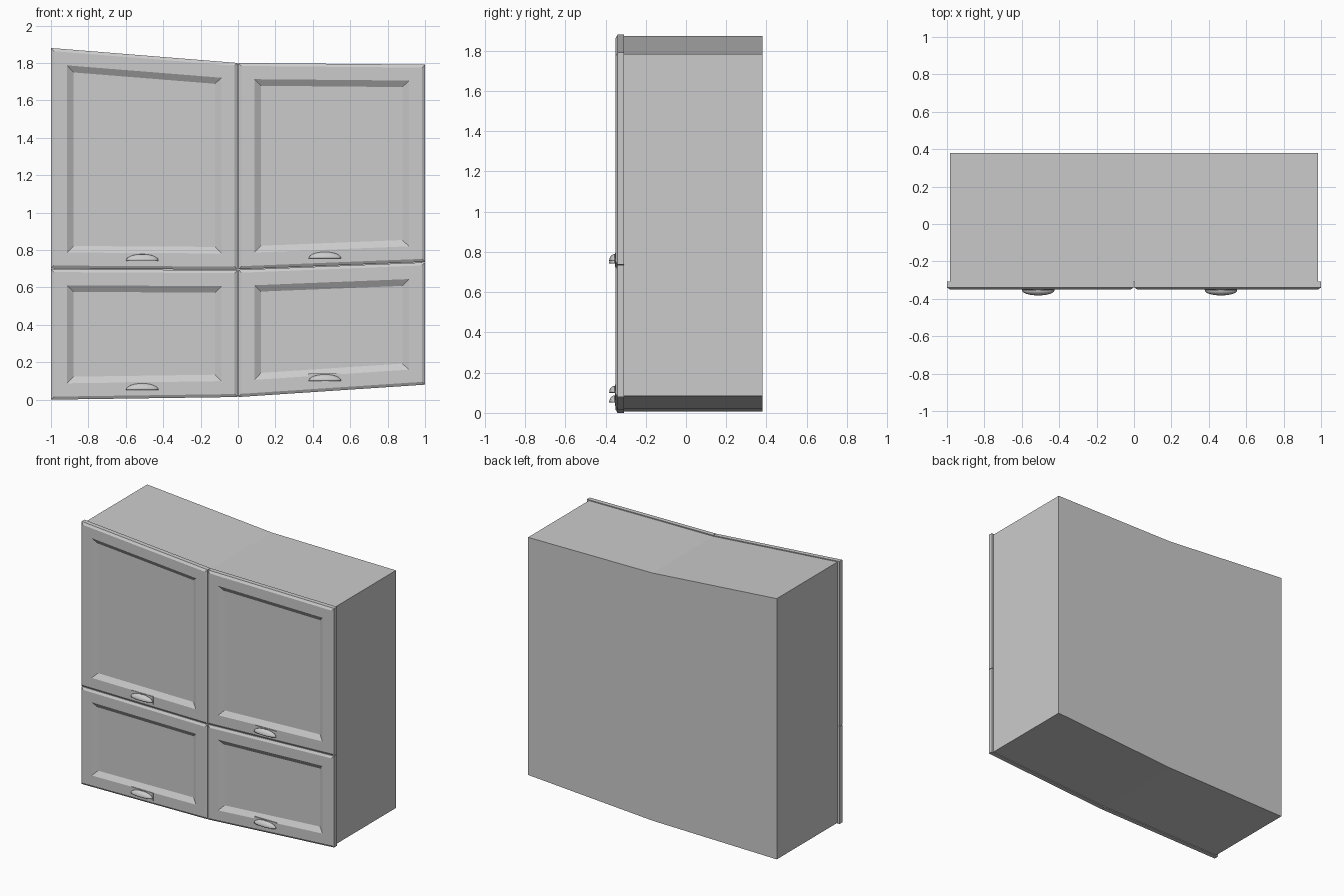
import bpy, bmesh, math

if "Cube" in bpy.data.objects:
    bpy.data.objects.remove(bpy.data.objects["Cube"])

FRONT, BACK, JOINT = -0.35, 0.38, -0.308


def make_object(name, bm):
    bmesh.ops.recalc_face_normals(bm, faces=bm.faces)
    mesh = bpy.data.meshes.new(name)
    bm.to_mesh(mesh)
    bm.free()
    obj = bpy.data.objects.new(name, mesh)
    bpy.context.collection.objects.link(obj)
    return obj


def loft(bm, loops):
    # Closed skin through equal-length point loops, capped at both ends
    rings = [[bm.verts.new(p) for p in loop] for loop in loops]
    n = len(rings[0])
    for a, b in zip(rings, rings[1:]):
        for i in range(n):
            j = (i + 1) % n
            bm.faces.new((a[i], a[j], b[j], b[i]))
    bm.faces.new(rings[0])
    bm.faces.new(rings[-1])


# Carcass: bent outline extruded front to back
outline = [(-0.985, 0.006), (0, 0.02), (0.985, 0.084),
           (0.985, 1.785), (0, 1.793), (-0.985, 1.873)]
bm = bmesh.new()
loft(bm, [[(x, y, z) for x, z in outline] for y in (JOINT, BACK)])
make_object("cabinet_body", bm)


def door(name, x0, x1, bottom, top):
    def z_at(edge, x):
        return edge[0] + (edge[1] - edge[0]) * (x - x0) / (x1 - x0)

    def ring(d, y):
        a, b = x0 + d, x1 - d
        return [(a, y, z_at(bottom, a) + d), (b, y, z_at(bottom, b) + d),
                (b, y, z_at(top, b) - d), (a, y, z_at(top, a) - d)]

    # Back, side, chamfer, frame, sloped recess to the panel
    bm = bmesh.new()
    loft(bm, [ring(0, JOINT), ring(0, FRONT + 0.01), ring(0.016, FRONT),
              ring(0.086, FRONT), ring(0.121, FRONT + 0.022)])
    make_object(name, bm)


def handle(name, cx, cz):
    # Thin mounting plate
    bm = bmesh.new()
    w, h, y0, y1 = 0.087, 0.029, FRONT + 0.002, FRONT - 0.004
    loft(bm, [[(cx - w, y, cz - h), (cx + w, y, cz - h),
               (cx + w, y, cz + h), (cx - w, y, cz + h)] for y in (y0, y1)])
    make_object(name + "_plate", bm)
    # Hollow cup: quarter ellipsoid shell, open underneath
    bm = bmesh.new()
    nu, nv = 20, 6
    grid = []
    for k in range(nv):
        v = math.pi / 2 * k / nv
        grid.append([bm.verts.new((cx + 0.085 * math.cos(u) * math.cos(v),
                                   y1 - 0.026 * math.sin(u) * math.cos(v),
                                   cz - 0.012 + 0.033 * math.sin(v)))
                     for u in (math.pi * i / nu for i in range(nu + 1))])
    tip = bm.verts.new((cx, y1, cz + 0.021))
    for a, b in zip(grid, grid[1:]):
        for i in range(nu):
            bm.faces.new((a[i], a[i + 1], b[i + 1], b[i]))
    for i in range(nu):
        bm.faces.new((grid[-1][i], grid[-1][i + 1], tip))
    cup = make_object(name + "_cup", bm)
    shell = cup.modifiers.new("thickness", "SOLIDIFY")
    shell.thickness = 0.004
    shell.offset = 0
    bpy.ops.object.select_all(action='DESELECT')
    cup.select_set(True)
    bpy.context.view_layer.objects.active = cup
    bpy.ops.object.shade_smooth_by_angle(angle=math.radians(40))


# Four doors: left x, right x, bottom edge heights, top edge heights
door("upper_left_door", -1, -0.002, (0.701, 0.695), (1.88, 1.8))
door("upper_right_door", 0.002, 1, (0.697, 0.737), (1.8, 1.791))
door("lower_left_door", -1, -0.002, (0.0, 0.014), (0.698, 0.692))
door("lower_right_door", 0.002, 1, (0.014, 0.08), (0.694, 0.734))

# One cup pull on the bottom rail of each door
for name, cx, cz in (("upper_left_handle", -0.512, 0.755),
                     ("upper_right_handle", 0.465, 0.767),
                     ("lower_left_handle", -0.512, 0.064),
                     ("lower_right_handle", 0.465, 0.112)):
    handle(name, cx, cz)
